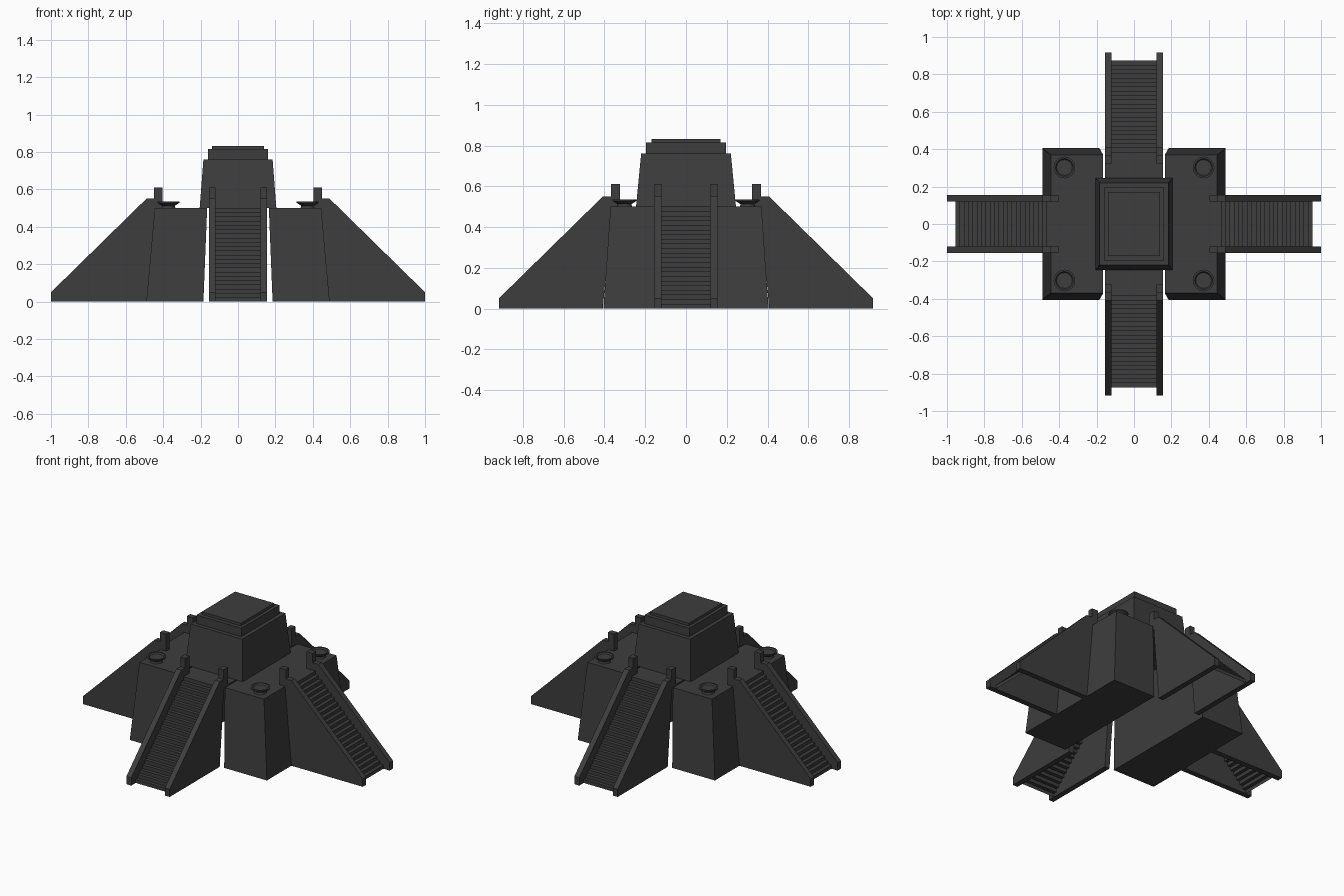
import bpy, bmesh, math
from mathutils import Matrix

old = bpy.data.objects.get("Cube")
if old:
    bpy.data.objects.remove(old)

stone = bpy.data.materials.new("dark stone")
stone.use_nodes = True
colour = (0.047, 0.047, 0.047, 1)
stone.diffuse_color = colour
stone.node_tree.nodes["Principled BSDF"].inputs["Base Color"].default_value = colour


def add_object(name, bm, turn=0.0):
    bm.transform(Matrix.Rotation(turn, 4, "Z"))
    bm.normal_update()
    mesh = bpy.data.meshes.new(name)
    bm.to_mesh(mesh)
    bm.free()
    mesh.materials.append(stone)
    obj = bpy.data.objects.new(name, mesh)
    bpy.context.collection.objects.link(obj)
    return obj


def tapered_box(name, low, high, z0, z1, turn=0.0):
    """Box whose bottom and top rectangles are (x0, x1, y0, y1)."""
    bm = bmesh.new()
    bmesh.ops.create_cube(bm, size=2)
    for v in bm.verts:
        rect = high if v.co.z > 0 else low
        v.co = (rect[v.co.x > 0], rect[2 + (v.co.y > 0)], z1 if v.co.z > 0 else z0)
    return add_object(name, bm, turn)


def extrude_profile(name, points, y0, y1, turn, closed=True):
    """Sweep an (x, z) profile sideways from y0 to y1."""
    bm = bmesh.new()
    near = [bm.verts.new((x, y0, z)) for x, z in points]
    far = [bm.verts.new((x, y1, z)) for x, z in points]
    n = len(points)
    for i in range(n if closed else n - 1):
        j = (i + 1) % n
        bm.faces.new((near[i], near[j], far[j], far[i]))
    if closed:
        bm.faces.new(near[::-1])
        bm.faces.new(far)
        bmesh.ops.recalc_face_normals(bm, faces=bm.faces)
    return add_object(name, bm, turn)


def lathe(name, profile, x, y, sides=16):
    bm = bmesh.new()
    rings = []
    for r, z in profile:
        rings.append([bm.verts.new((x + r * math.cos(a), y + r * math.sin(a), z))
                      for a in (math.tau * k / sides for k in range(sides))])
    for a, b in zip(rings, rings[1:]):
        for k in range(sides):
            m = (k + 1) % sides
            bm.faces.new((a[k], a[m], b[m], b[k]))
    bm.faces.new(rings[0][::-1])
    bm.faces.new(rings[-1])
    return add_object(name, bm)


DECK = 0.5
RAIL_IN, RAIL_OUT = 0.12, 0.155

# Two base blocks with an open passage between them
for side, turn in (("left", 0), ("right", math.pi)):
    tapered_box(side + "_base_block", (0.185, 0.49, -0.405, 0.405),
                (0.165, 0.445, -0.37, 0.37), 0, DECK, turn)

# Landing over the passage
tapered_box("landing", (-0.155, 0.155, -0.37, 0.37), (-0.155, 0.155, -0.37, 0.37), 0.485, DECK)

# Upper temple and its stepped roof
tapered_box("temple", (-0.205, 0.205, -0.245, 0.245), (-0.185, 0.185, -0.22, 0.22), DECK, 0.76)
tapered_box("roof_cornice", (-0.16, 0.16, -0.195, 0.195), (-0.16, 0.16, -0.195, 0.195), 0.76, 0.815)
tapered_box("roof_cap", (-0.14, 0.14, -0.17, 0.17), (-0.14, 0.14, -0.17, 0.17), 0.815, 0.832)


def staircase(name, tip, turn):
    # Side walls with sloping top, each ending in a post on the deck
    wall = [(tip, 0), (tip, 0.05), (tip - 0.51, 0.55), (tip - 0.555, 0.55),
            (tip - 0.555, DECK), (tip - 0.51, 0)]
    for s, label in ((1, "_first"), (-1, "_second")):
        y0, y1 = sorted((s * RAIL_IN, s * RAIL_OUT))
        extrude_profile(name + label + "_wall", wall, y0, y1, turn)
        post = (tip - 0.595, tip - 0.55, y0, y1)
        tapered_box(name + label + "_post", post, post, DECK - 0.005, 0.61, turn)
    # Open-backed flight of steps
    count, x, z = 22, tip - 0.045, 0.0
    rise = DECK / count
    points = [(x, z)]
    for _ in range(count):
        z += rise
        points.append((x, z))
        x -= rise * 1.02
        points.append((x, z))
    extrude_profile(name + "_steps", points, -RAIL_IN, RAIL_IN, turn, closed=False)


for name, tip, quarter in (("left_stair", 1, 0), ("back_stair", 0.918, 1),
                           ("right_stair", 1, 2), ("front_stair", 0.918, 3)):
    staircase(name, tip, quarter * math.pi / 2)

# Shallow fire bowls at the deck corners
bowl = [(0.038, DECK), (0.034, 0.512), (0.058, 0.528), (0.058, 0.536),
        (0.048, 0.536), (0.042, 0.528)]
for sx, xname in ((1, "left"), (-1, "right")):
    for sy, yname in ((1, "back"), (-1, "front")):
        lathe(f"{yname}_{xname}_bowl", bowl, sx * 0.372, sy * 0.302)
